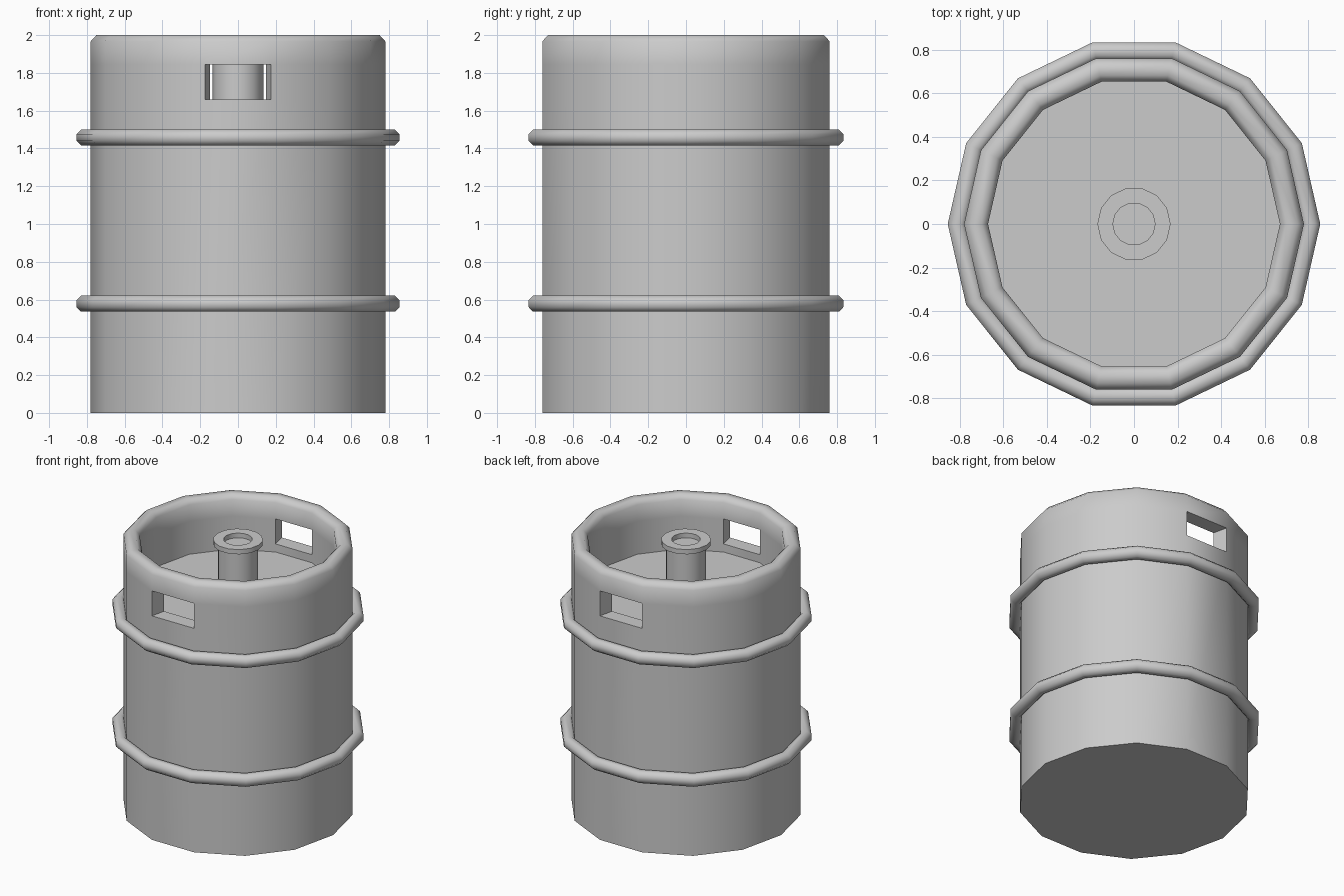
import bpy, bmesh, math

if "Cube" in bpy.data.objects:
    bpy.data.objects.remove(bpy.data.objects["Cube"])

SIDES = 14


def lathe(name, profile, closed=False, holes=None, angle=60):
    """Spin an (r, z) profile round z; open profiles get flat end caps.
    holes = (side indices, outer profile row, inner profile row)."""
    bm = bmesh.new()
    rings = []
    for r, z in profile:
        rings.append([bm.verts.new((r * math.cos(2 * math.pi * k / SIDES),
                                    r * math.sin(2 * math.pi * k / SIDES), z))
                      for k in range(SIDES)])
    n = len(profile)
    for i in range(n if closed else n - 1):
        a, b = rings[i], rings[(i + 1) % n]
        for k in range(SIDES):
            if holes and k in holes[0] and i in holes[1:]:
                continue
            j = (k + 1) % SIDES
            bm.faces.new((a[k], a[j], b[j], b[k]))
    if not closed:
        bm.faces.new(rings[0])
        bm.faces.new(rings[-1])
    # Walls joining the outer and inner hole edges
    if holes:
        o, p = holes[1], holes[2]
        for k in holes[0]:
            j = (k + 1) % SIDES
            outer = [rings[o][k], rings[o][j], rings[o + 1][j], rings[o + 1][k]]
            inner = [rings[p + 1][k], rings[p + 1][j], rings[p][j], rings[p][k]]
            for e in range(4):
                f = (e + 1) % 4
                bm.faces.new((outer[e], outer[f], inner[f], inner[e]))
    bmesh.ops.recalc_face_normals(bm, faces=bm.faces)
    mesh = bpy.data.meshes.new(name)
    bm.to_mesh(mesh)
    bm.free()
    ob = bpy.data.objects.new(name, mesh)
    bpy.context.collection.objects.link(ob)
    bpy.ops.object.select_all(action='DESELECT')
    ob.select_set(True)
    bpy.context.view_layer.objects.active = ob
    bpy.ops.object.shade_smooth_by_angle(angle=math.radians(angle))
    return ob


# Keg body: outer wall, chamfered rim, inner wall, recessed lid; front and back hand holes
lathe("keg_body", [
    (0.78, 0), (0.78, 1.66), (0.78, 1.845), (0.78, 1.967), (0.75, 2.0),
    (0.70, 2.0), (0.67, 1.967), (0.67, 1.845), (0.67, 1.66), (0.67, 1.60),
], holes=((3, 10), 1, 7))

# Rolling hoops: octagonal cross-section
for name, z in (("lower_hoop", 0.578), ("upper_hoop", 1.458)):
    section = [(0.8125 + 0.046 * math.cos(math.pi * (i + 0.5) / 4),
                z + 0.046 * math.sin(math.pi * (i + 0.5) / 4)) for i in range(8)]
    lathe(name, section, closed=True)

# Tap fitting: post, flange and shallow socket
lathe("tap_fitting", [
    (0.135, 1.59), (0.135, 1.95), (0.168, 1.95), (0.168, 1.985),
    (0.097, 1.985), (0.097, 1.95),
], angle=40)
